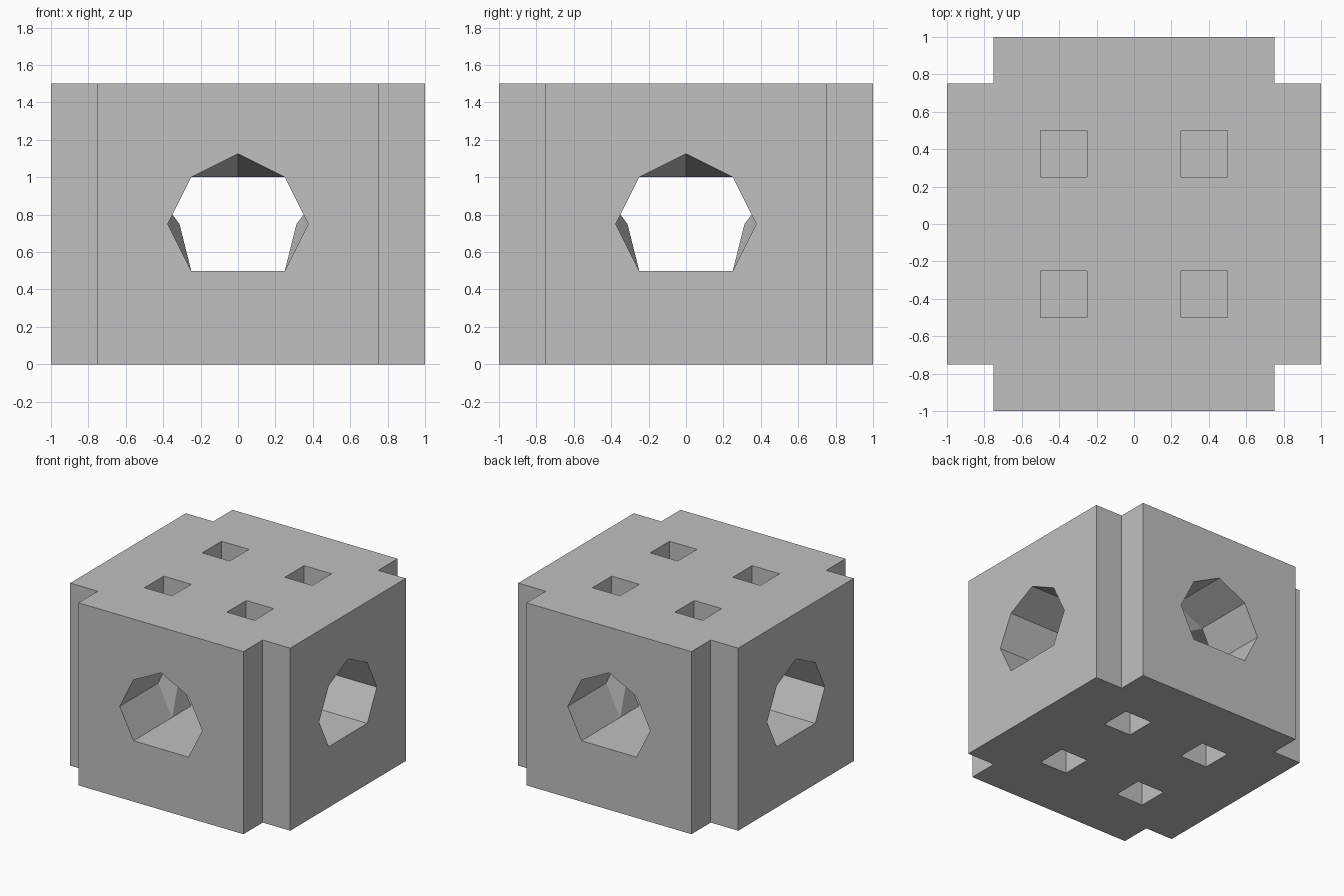
import bpy, bmesh
from math import pi
from mathutils import Matrix, Vector

default = bpy.data.objects.get("Cube")
if default:
    bpy.data.objects.remove(default, do_unlink=True)

grey = bpy.data.materials.new("plain grey")
grey.use_nodes = True
grey.diffuse_color = (0.53, 0.53, 0.53, 1)
grey.node_tree.nodes["Principled BSDF"].inputs["Base Color"].default_value = grey.diffuse_color


def make_object(name, bm):
    bmesh.ops.remove_doubles(bm, verts=bm.verts, dist=1e-4)
    bmesh.ops.recalc_face_normals(bm, faces=bm.faces)
    mesh = bpy.data.meshes.new(name)
    bm.to_mesh(mesh)
    bm.free()
    mesh.materials.append(grey)
    ob = bpy.data.objects.new(name, mesh)
    bpy.context.collection.objects.link(ob)
    return ob


def face(bm, *points):
    bm.faces.new([bm.verts.new(p) for p in points])


def carve(target, cutter):
    mod = target.modifiers.new("carve", 'BOOLEAN')
    mod.operation = 'DIFFERENCE'
    mod.solver = 'EXACT'
    mod.object = cutter
    bpy.context.view_layer.objects.active = target
    bpy.ops.object.modifier_apply(modifier=mod.name)
    bpy.data.objects.remove(cutter, do_unlink=True)


# Block: plus-shaped outline extruded upward
bm = bmesh.new()
quarter = [Vector(p) for p in ((0.75, -1, 0), (0.75, -0.75, 0), (1, -0.75, 0))]
outline = [Matrix.Rotation(i * pi / 2, 3, 'Z') @ p for i in range(4) for p in quarter]
face(bm, *outline)
out = bmesh.ops.extrude_face_region(bm, geom=bm.faces[:])
bmesh.ops.translate(bm, vec=(0, 0, 1.5),
                    verts=[v for v in out["geom"] if isinstance(v, bmesh.types.BMVert)])
block = make_object("block", bm)

# Crossing tunnels: one quarter of the hollow, turned four times
bm = bmesh.new()
profile = [(0, 1.125), (0.25, 1), (0.375, 0.75), (0.25, 0.5),
           (-0.25, 0.5), (-0.375, 0.75), (-0.25, 1)]
roof_mid, floor_mid = Vector((0, 0, 1)), Vector((0, 0, 0.5))
for i in range(4):
    start = len(bm.verts)
    near = [Vector((x, -0.5, z)) for x, z in profile]
    far = [Vector((x, -1.1, z)) for x, z in profile]
    # tunnel arm
    for k in range(7):
        j = (k + 1) % 7
        face(bm, near[k], near[j], far[j], far[k])
    face(bm, *far)
    # peaked ceiling and floor of the central room
    face(bm, roof_mid, near[6], near[0])
    face(bm, roof_mid, near[0], near[1])
    foot = Vector((0.25, -0.25, 0.5))
    face(bm, floor_mid, (-0.25, -0.25, 0.5), near[4], near[3], foot)
    # faceted corner pillar, with two matching halves
    crest, nose = Vector((0.5, -0.5, 1)), Vector((0.3125, -0.3125, 0.75))
    upper, side, lower = near[1:4]
    for flip in (False, True):
        a, b, c = [Vector((-p.y, -p.x, p.z)) if flip else p for p in (upper, side, lower)]
        face(bm, nose, c, foot)
        face(bm, nose, b, c)
        face(bm, nose, crest, b)
        face(bm, crest, a, b)
        face(bm, roof_mid, a, crest)
    bm.verts.ensure_lookup_table()
    bmesh.ops.rotate(bm, verts=bm.verts[start:], cent=(0, 0, 0),
                     matrix=Matrix.Rotation(i * pi / 2, 3, 'Z'))
carve(block, make_object("tunnel_cutter", bm))

# Square sockets in the top and bottom
bm = bmesh.new()
for x in (-0.375, 0.375):
    for y in (-0.375, 0.375):
        for z in (0, 1.5):
            bmesh.ops.create_cube(bm, size=1, matrix=Matrix.Translation((x, y, z))
                                  @ Matrix.Diagonal((0.25, 0.25, 0.5, 1)))
carve(block, make_object("socket_cutter", bm))
